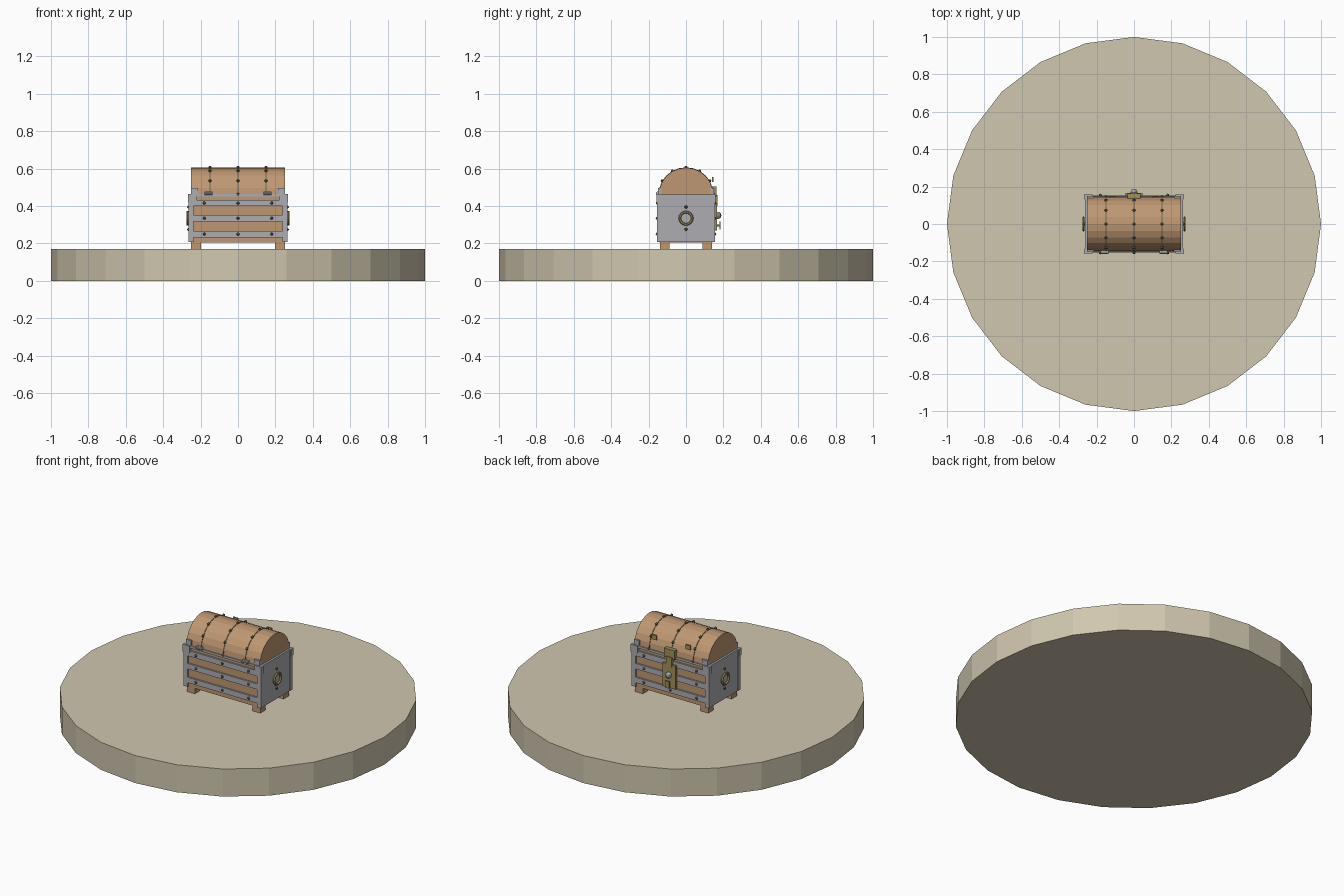
import bpy
from math import sin, cos, pi, radians

if "Cube" in bpy.data.objects:
    bpy.data.objects.remove(bpy.data.objects["Cube"], do_unlink=True)


def material(name, rgb):
    m = bpy.data.materials.new(name)
    m.use_nodes = True
    m.diffuse_color = (*rgb, 1)
    m.node_tree.nodes["Principled BSDF"].inputs["Base Color"].default_value = (*rgb, 1)
    return m


sand = material("sand", (0.63, 0.57, 0.43))
wood = material("wood", (0.52, 0.31, 0.17))
iron = material("iron", (0.42, 0.42, 0.45))
brass = material("brass", (0.36, 0.28, 0.10))
bronze = material("bronze", (0.16, 0.13, 0.07))


def finish(name, mat):
    ob = bpy.context.object
    ob.name = name
    ob.data.materials.append(mat)
    return ob


def box(name, mat, x, y, z):
    """Box from (min, max) ranges."""
    bpy.ops.mesh.primitive_cube_add(size=1, location=[sum(r) / 2 for r in (x, y, z)])
    ob = finish(name, mat)
    ob.scale = [r[1] - r[0] for r in (x, y, z)]
    return ob


def span(side, a, b):
    """Range from a to b, mirrored when side is -1."""
    return tuple(sorted((side * a, side * b)))


def stud(name, mat, loc, r=0.008):
    bpy.ops.mesh.primitive_uv_sphere_add(segments=8, ring_count=6, radius=r, location=loc)
    return finish(name, mat)


def barrel(name, mat, radius, x0, x1, base=0.46, steps=12):
    """Half cylinder along x with closed ends and base."""
    arc = [(radius * cos(pi * i / steps), base + radius * sin(pi * i / steps))
           for i in range(steps + 1)]
    n = len(arc)
    verts = [(x, y, z) for x in (x0, x1) for y, z in arc]
    faces = [(i, (i + 1) % n, n + (i + 1) % n, n + i) for i in range(n)]
    faces += [tuple(reversed(range(n))), tuple(range(n, 2 * n))]
    mesh = bpy.data.meshes.new(name)
    mesh.from_pydata(verts, [], faces)
    mesh.materials.append(mat)
    ob = bpy.data.objects.new(name, mesh)
    bpy.context.collection.objects.link(ob)
    # Consistent outward normals
    import bmesh
    bm = bmesh.new()
    bm.from_mesh(mesh)
    bmesh.ops.recalc_face_normals(bm, faces=bm.faces)
    bm.to_mesh(mesh)
    bm.free()


# Round ground slab
bpy.ops.mesh.primitive_cylinder_add(vertices=24, radius=1, depth=0.17, location=(0, 0, 0.085))
finish("ground_slab", sand)

# Wooden body and barrel lid
box("chest_body", wood, (-0.25, 0.25), (-0.143, 0.143), (0.205, 0.46))
barrel("lid", wood, 0.145, -0.25, 0.25)

# Lid straps with studs
for x in (-0.15, 0, 0.15):
    barrel("lid_strap", bronze, 0.147, x - 0.003, x + 0.003)
    for a in range(0, 181, 30):
        t = radians(a)
        stud("lid_stud", bronze, (x, 0.147 * cos(t), 0.463 + 0.144 * sin(t)))

for sx in (-1, 1):
    # End plate, ring handle and studs
    box("end_plate", iron, span(sx, 0.25, 0.262), (-0.15, 0.15), (0.208, 0.463))
    bpy.ops.mesh.primitive_torus_add(major_radius=0.033, minor_radius=0.007,
                                     major_segments=16, minor_segments=6,
                                     location=(sx * 0.27, 0, 0.335), rotation=(0, pi / 2, 0))
    finish("ring_handle", brass)
    for z in (0.275, 0.395):
        stud("end_stud", bronze, (sx * 0.264, 0, z))
    for sy in (-1, 1):
        # Feet, corner posts, corner caps and lid tabs
        box("foot", wood, span(sx, 0.197, 0.25), span(sy, 0.088, 0.14), (0.168, 0.207))
        box("corner_post", iron, span(sx, 0.237, 0.264), span(sy, 0.13, 0.155), (0.208, 0.463))
        box("corner_cap", iron, span(sx, 0.222, 0.268), span(sy, 0.135, 0.158), (0.42, 0.465))
        box("lid_tab", iron, span(sx, 0.215, 0.251), span(sy, 0.13, 0.15), (0.455, 0.497))

# Horizontal iron bands with studs on both long faces
for sy in (-1, 1):
    box("rim", iron, (-0.25, 0.25), span(sy, 0.14, 0.151), (0.45, 0.464))
    for z in (0.25, 0.335, 0.416):
        box("band", iron, (-0.24, 0.24), span(sy, 0.14, 0.153), (z - 0.017, z + 0.017))
        for x in (-0.18, 0, 0.18):
            stud("band_stud", bronze, (x, sy * 0.154, z))

# Hinges on the front
for x in (-0.157, 0.157):
    box("hinge_leaf", iron, (x - 0.02, x + 0.02), (-0.155, -0.135), (0.456, 0.477))
    bpy.ops.mesh.primitive_cylinder_add(vertices=10, radius=0.009, depth=0.042,
                                        location=(x, -0.152, 0.467), rotation=(0, pi / 2, 0))
    finish("hinge_pin", iron)

# Lock, hasp and lid plates on the back
box("lock_plate", brass, (-0.045, 0.045), (0.15, 0.165), (0.27, 0.415))
box("hasp", brass, (-0.036, 0.036), (0.13, 0.162), (0.45, 0.505))
box("hasp_strap", brass, (-0.02, 0.02), (0.15, 0.168), (0.40, 0.46))
stud("lock_knob", iron, (0, 0.17, 0.35), 0.019)
box("key_flap", brass, (-0.014, 0.014), (0.178, 0.184), (0.275, 0.317))
box("key_pin", bronze, (-0.006, 0.006), (0.16, 0.18), (0.29, 0.302))
for x in (-0.116, 0.116):
    box("lid_plate", brass, (x - 0.016, x + 0.016), (0.139, 0.146), (0.528, 0.556))
